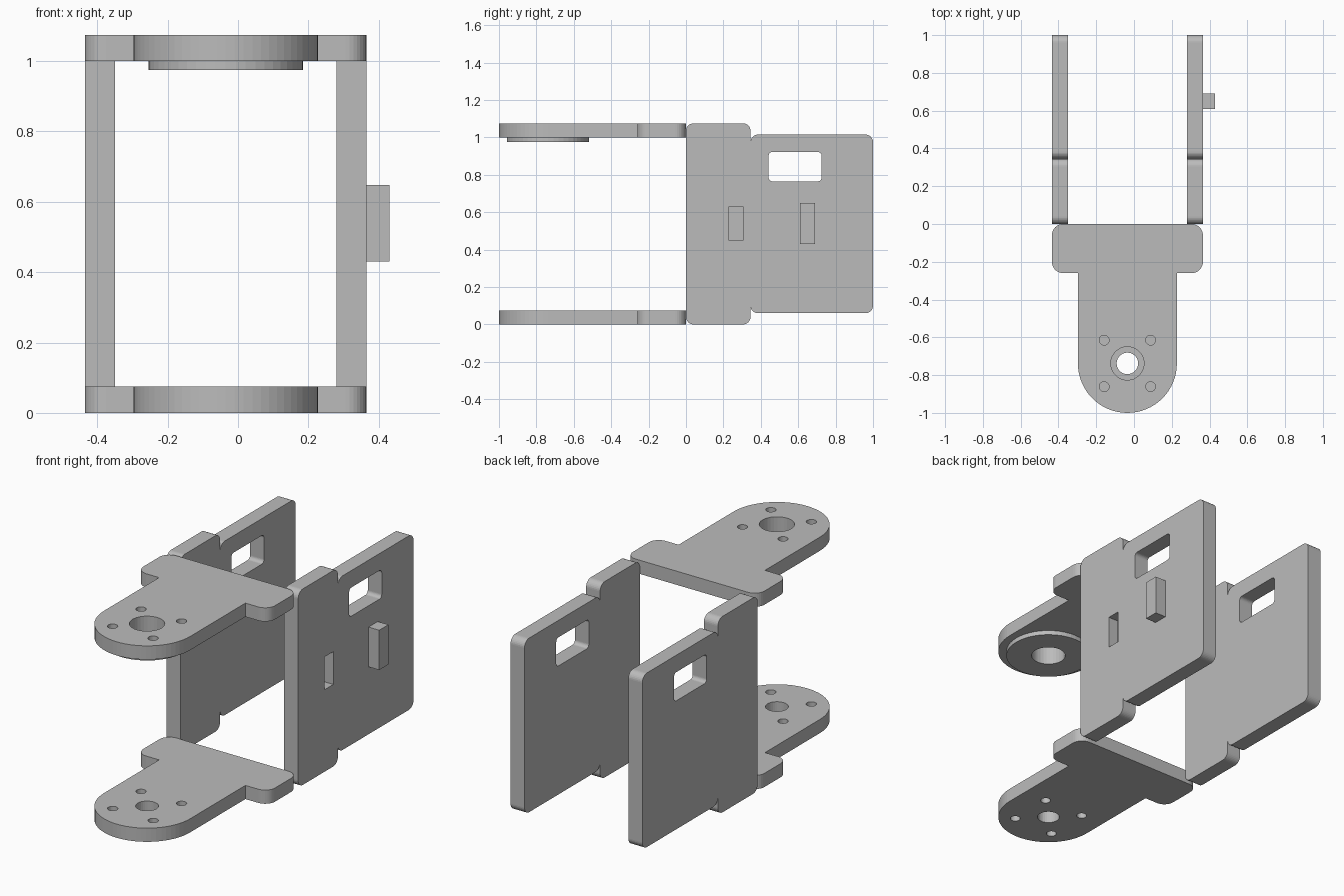
import bpy, bmesh, math
from mathutils import Vector

default = bpy.data.objects.get("Cube")
if default:
    bpy.data.objects.remove(default, do_unlink=True)

GREY = (0.50, 0.50, 0.50, 1)
mat = bpy.data.materials.new("grey")
mat.use_nodes = True
mat.diffuse_color = GREY
mat.node_tree.nodes["Principled BSDF"].inputs["Base Color"].default_value = GREY


def outline(corners, steps=8):
    """Turn right-angled corners (a, b, radius) into a rounded outline."""
    pts = []
    for i, (a, b, r) in enumerate(corners):
        p = Vector((a, b))
        if r == 0:
            new = [p]
        else:
            u = (Vector(corners[i - 1][:2]) - p).normalized()
            v = (Vector(corners[(i + 1) % len(corners)][:2]) - p).normalized()
            n = steps if r < 0.1 else steps * 2
            turns = [math.pi / 2 * k / n for k in range(n + 1)]
            new = [p + (u + v) * r - v * r * math.cos(t) - u * r * math.sin(t) for t in turns]
        for q in new:
            if not pts or (q - pts[-1]).length > 1e-4:
                pts.append(q)
    if (pts[0] - pts[-1]).length < 1e-4:
        pts.pop()
    return pts


def rect(a0, a1, b0, b1, r=0):
    return outline([(a0, b0, r), (a1, b0, r), (a1, b1, r), (a0, b1, r)])


def circle(a, b, r, n=32):
    return [Vector((a + r * math.cos(2 * math.pi * k / n),
                    b + r * math.sin(2 * math.pi * k / n))) for k in range(n)]


def prism(name, pts, axis, lo, hi):
    """Extrude an outline along x (outline in y, z) or z (outline in x, y)."""
    def place(p, h):
        return (h, p.x, p.y) if axis == "X" else (p.x, p.y, h)
    bm = bmesh.new()
    low = [bm.verts.new(place(p, lo)) for p in pts]
    high = [bm.verts.new(place(p, hi)) for p in pts]
    bm.faces.new(low)
    bm.faces.new(high)
    for i in range(len(pts)):
        j = (i + 1) % len(pts)
        bm.faces.new((low[i], low[j], high[j], high[i]))
    bmesh.ops.recalc_face_normals(bm, faces=bm.faces)
    mesh = bpy.data.meshes.new(name)
    bm.to_mesh(mesh)
    bm.free()
    mesh.materials.append(mat)
    obj = bpy.data.objects.new(name, mesh)
    bpy.context.collection.objects.link(obj)
    return obj


def cut(obj, pts, axis, lo, hi):
    """Cut a hole or pocket, then discard the cutter."""
    cutter = prism("cutter", pts, axis, lo, hi)
    cutter.hide_render = True
    mod = obj.modifiers.new("hole", "BOOLEAN")
    mod.operation, mod.solver, mod.object = "DIFFERENCE", "EXACT", cutter
    bpy.context.view_layer.objects.active = obj
    bpy.ops.object.modifier_apply(modifier=mod.name)
    bpy.data.objects.remove(cutter, do_unlink=True)


# Shared dimensions
LEFT, RIGHT, MID = 0.365, -0.435, -0.035
THICK, TAB, TOP = 0.085, 0.075, 1.075
HUB_Y, ARM, R = -0.738, 0.262, 0.04

# Side plates: tall tongue in front, shorter panel behind, with a window
plate = outline([
    (0, 0, R), (0, TOP, R), (0.345, TOP, R), (0.345, 1.015 - R, 0),
    (0.345, 1.015, R), (1, 1.015, R), (1, 0.06, R), (0.345, 0.06, R),
    (0.345, 0.06 + R, 0), (0.345, 0, R)])
window = rect(0.442, 0.725, 0.765, 0.922, 0.02)
plates = {}
for name, x in (("left_side_plate", LEFT - THICK), ("right_side_plate", RIGHT)):
    plates[name] = prism(name, plate, "X", x, x + THICK)
    cut(plates[name], window, "X", x - 0.1, x + THICK + 0.1)

# Blind slot and peg on the left plate
cut(plates["left_side_plate"], rect(0.23, 0.305, 0.45, 0.63), "X", LEFT - 0.06, LEFT + 0.1)
prism("peg", rect(0.61, 0.69, 0.43, 0.648), "X", LEFT, 0.43)

# Horizontal T-shaped tabs with a round end, a hub hole and four screw holes
S = 0.06
tab = outline([
    (RIGHT, 0, S), (LEFT, 0, S), (LEFT, -0.26, S), (MID + ARM, -0.26, 0),
    (MID + ARM, -1, ARM), (MID - ARM, -1, ARM), (MID - ARM, -0.26, 0),
    (RIGHT, -0.26, S)])
for name, z, hub in (("bottom_tab", 0, 0.057), ("top_tab", TOP - TAB, 0.088)):
    part = prism(name, tab, "Z", z, z + TAB)
    cut(part, circle(MID, HUB_Y, hub), "Z", z - 0.1, z + 0.2)
    for sx in (-1, 1):
        for sy in (-1, 1):
            cut(part, circle(MID + sx * 0.123, HUB_Y + sy * 0.123, 0.026, 20),
                "Z", z - 0.1, z + 0.2)

# Round boss under the top tab
boss = prism("hub_boss", circle(MID, HUB_Y, 0.22, 48), "Z", 0.975, TOP - TAB)
cut(boss, circle(MID, HUB_Y, 0.088), "Z", 0.9, 1.1)
